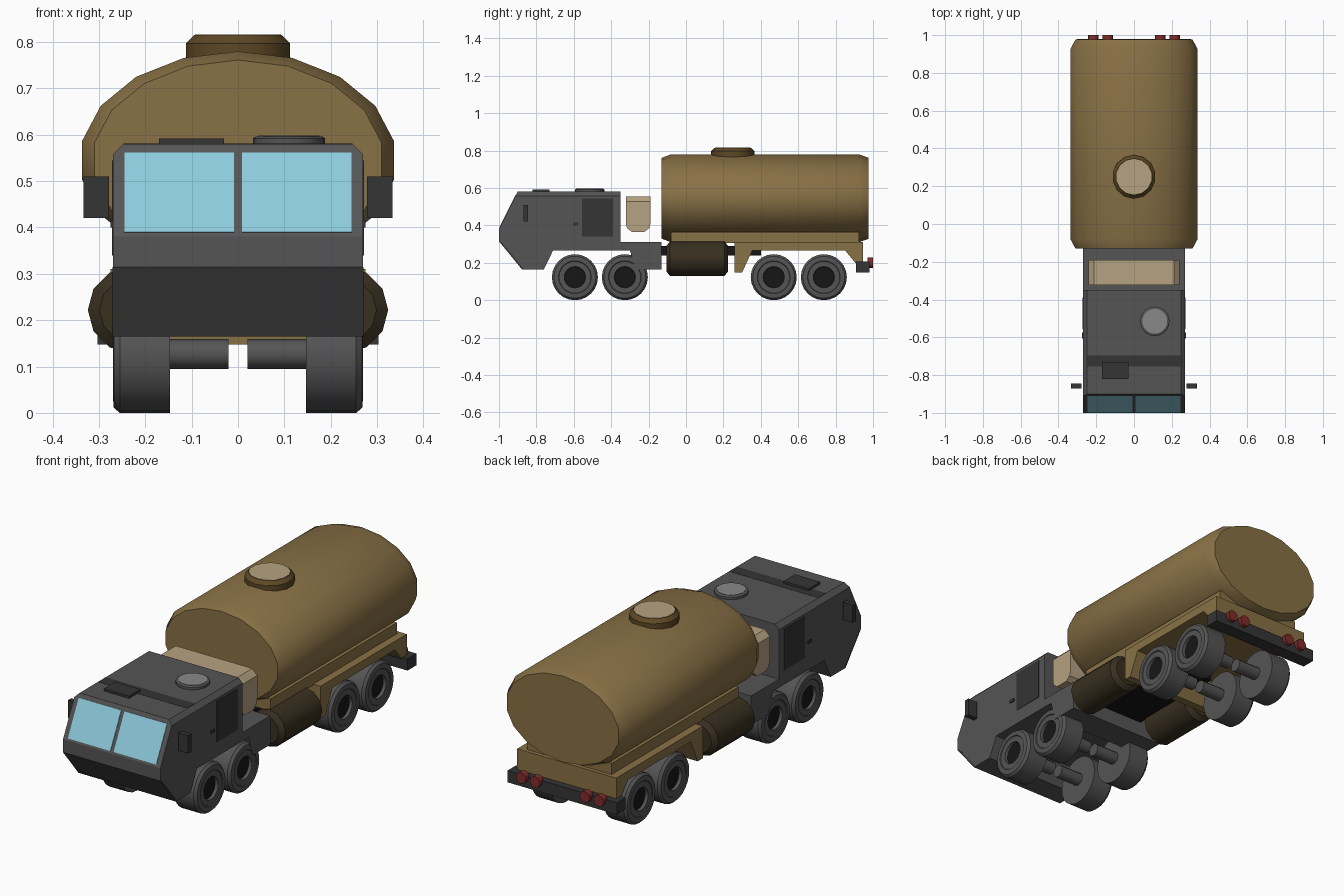
import bpy, bmesh, math
from mathutils import Vector

if "Cube" in bpy.data.objects:
    bpy.data.objects.remove(bpy.data.objects["Cube"])

COLORS = {
    "grey": (0.09, 0.09, 0.09), "charcoal": (0.035, 0.035, 0.035), "black": (0.008, 0.008, 0.008),
    "brown": (0.25, 0.165, 0.06), "dark_brown": (0.11, 0.065, 0.018), "fuel": (0.04, 0.029, 0.014),
    "tan": (0.47, 0.36, 0.22), "glass": (0.27, 0.6, 0.73), "red": (0.22, 0.025, 0.025),
    "light_grey": (0.25, 0.25, 0.25),
}


def mat(key):
    m = bpy.data.materials.get(key)
    if not m:
        m = bpy.data.materials.new(key)
        m.diffuse_color = (*COLORS[key], 1)
        m.use_nodes = True
        m.node_tree.nodes["Principled BSDF"].inputs["Base Color"].default_value = m.diffuse_color
    return m


def finish(bm, name, col, smooth=False):
    bmesh.ops.recalc_face_normals(bm, faces=bm.faces)
    me = bpy.data.meshes.new(name)
    bm.to_mesh(me)
    bm.free()
    ob = bpy.data.objects.new(name, me)
    bpy.context.collection.objects.link(ob)
    me.materials.append(mat(col))
    if smooth:
        bpy.ops.object.select_all(action='DESELECT')
        ob.select_set(True)
        bpy.context.view_layer.objects.active = ob
        bpy.ops.object.shade_smooth_by_angle(angle=math.radians(35))
    return ob


def prism(name, pts, x0, x1, col, chamfer_z=None, chamfer=0.0):
    """Extrude a (y, z) side profile from x0 to x1; optionally chamfer its long edges at chamfer_z."""
    bm = bmesh.new()
    a = [bm.verts.new((x0, y, z)) for y, z in pts]
    b = [bm.verts.new((x1, y, z)) for y, z in pts]
    bm.faces.new(a)
    bm.faces.new(b[::-1])
    n = len(pts)
    for i in range(n):
        j = (i + 1) % n
        bm.faces.new((a[i], a[j], b[j], b[i]))
    if chamfer_z:
        es = [e for e in bm.edges if all(abs(v.co.z - chamfer_z) < 1e-4 for v in e.verts)
              and abs(e.verts[0].co.x - e.verts[1].co.x) < 1e-4]
        bmesh.ops.bevel(bm, geom=es, offset=chamfer, segments=1, affect='EDGES')
    return finish(bm, name, col)


def box(name, x, y, z, col):
    return prism(name, [(y[0], z[0]), (y[1], z[0]), (y[1], z[1]), (y[0], z[1])], x[0], x[1], col)


def lathe(name, prof, axis, center, segs, col, scale=(1, 1)):
    """Spin (radius, distance) pairs about an axis; scale stretches the two cross directions."""
    u, v, w = {"x": ((0, 1, 0), (0, 0, 1), (1, 0, 0)),
               "y": ((1, 0, 0), (0, 0, 1), (0, 1, 0)),
               "z": ((1, 0, 0), (0, 1, 0), (0, 0, 1))}[axis]
    u, v, w = Vector(u) * scale[0], Vector(v) * scale[1], Vector(w)
    bm = bmesh.new()
    rings = []
    for r, t in prof:
        rings.append([bm.verts.new(Vector(center) + u * (r * math.sin(k * math.tau / segs))
                                   + v * (r * math.cos(k * math.tau / segs)) + w * t)
                      for k in range(segs)])
    for p, q in zip(rings, rings[1:]):
        for k in range(segs):
            j = (k + 1) % segs
            bm.faces.new((p[k], p[j], q[j], q[k]))
    bm.faces.new(rings[0])
    bm.faces.new(rings[-1])
    return finish(bm, name, col, smooth=True)


# Cab with front wheel arches and rear deck
prism("cab", [(-1, .38), (-.9, .58), (-.35, .58), (-.35, .31), (-.13, .31), (-.13, .165), (-.27, .165),
              (-.30, .267), (-.71, .267), (-.76, .165), (-.877, .165), (-1, .315)],
      -.27, .27, "grey", .58, .022)
# Dark lower nose and roof band
prism("lower_nose", [(-1, .315), (-.877, .165), (-.87, .17), (-.99, .315)], -.2705, .2705, "charcoal")
box("roof_band", (-.247, .247), (-.755, -.695), (.57, .581), "charcoal")

# Roof fittings
box("roof_vent", (-.17, -.03), (-.82, -.73), (.575, .592), "charcoal")
lathe("roof_hatch", [(.078, .575), (.078, .592), (.072, .596)], "z", (.11, -.515, 0), 20, "grey")
lathe("roof_hatch_lid", [(.066, .59), (.066, .598)], "z", (.11, -.515, 0), 20, "light_grey")

for s, side in ((-1, "left"), (1, "right")):
    # Windscreen pane, door panel and mirror
    prism("windscreen_" + side, [(-.998, .39), (-.912, .562), (-.905, .56), (-.99, .388)],
          s * .009, s * .245, "glass")
    box("door_panel_" + side, (s * .265, s * .272), (-.555, -.39), (.34, .545), "charcoal")
    box("door_handle_" + side, (s * .265, s * .275), (-.605, -.575), (.40, .415), "charcoal")
    box("mirror_" + side, (s * .278, s * .333), (-.87, -.845), (.42, .51), "charcoal")
    # Fuel tank
    lathe("fuel_tank_" + side, [(.068, -.105), (.093, -.085), (.093, .205), (.068, .225)], "y",
          (s * .231, 0, .222), 12, "fuel")
    # Wheels with recessed hubs and stub axles
    for i, y in enumerate((-.594, -.327, .469, .737)):
        tag = f"{side}_{i + 1}"
        c = (0, y, .123)
        lathe("wheel_" + tag, [(.123, s * .147), (.123, s * .255), (.112, s * .268), (.088, s * .27),
                               (.085, s * .266), (.057, s * .266), (.055, s * .245)], "x", c, 24, "grey")
        lathe("hub_" + tag, [(.0565, s * .24), (.0565, s * .25)], "x", c, 24, "black")
        lathe("axle_" + tag, [(.032, s * .02), (.032, s * .15)], "x", (0, y, .127), 12, "grey")
    # Tail lights
    for k, x in enumerate((.138, .215)):
        lathe(f"tail_light_{side}_{k + 1}", [(.028, .97), (.028, 1.0)], "y", (s * x, 0, .2), 12, "red")

# Storage bin behind the cab
prism("storage_bin", [(-.322, .555), (-.19, .555), (-.19, .41), (-.197, .385), (-.222, .365),
                      (-.29, .365), (-.315, .385), (-.322, .41)], -.24, .24, "tan", .555, .028)

# Chassis frame
box("chassis_frame", (-.15, .15), (-.2, .4), (.24, .29), "black")

# Rear wheel arches, tank cradle and bumper
prism("rear_fender", [(.26, .31), (.945, .31), (.945, .2), (.905, .2), (.85, .267), (.355, .267),
                      (.30, .148), (.26, .148)], -.275, .275, "brown")
box("tank_cradle", (-.235, .235), (-.08, .925), (.305, .365), "brown")
box("rear_bumper", (-.303, .303), (.91, .98), (.148, .207), "charcoal")

# Oval cargo tank with chamfered ends and filler hatch
lathe("cargo_tank", [(.92, -.13), (1, -.08), (1, .925), (.92, .977)], "y", (0, 0, .545), 18, "brown",
      (.342, .235))
lathe("filler_collar", [(.115, .74), (.115, .797), (.097, .815)], "z", (0, .25, 0), 14, "dark_brown")
lathe("filler_lid", [(.095, .805), (.095, .8165)], "z", (0, .25, 0), 14, "tan")
